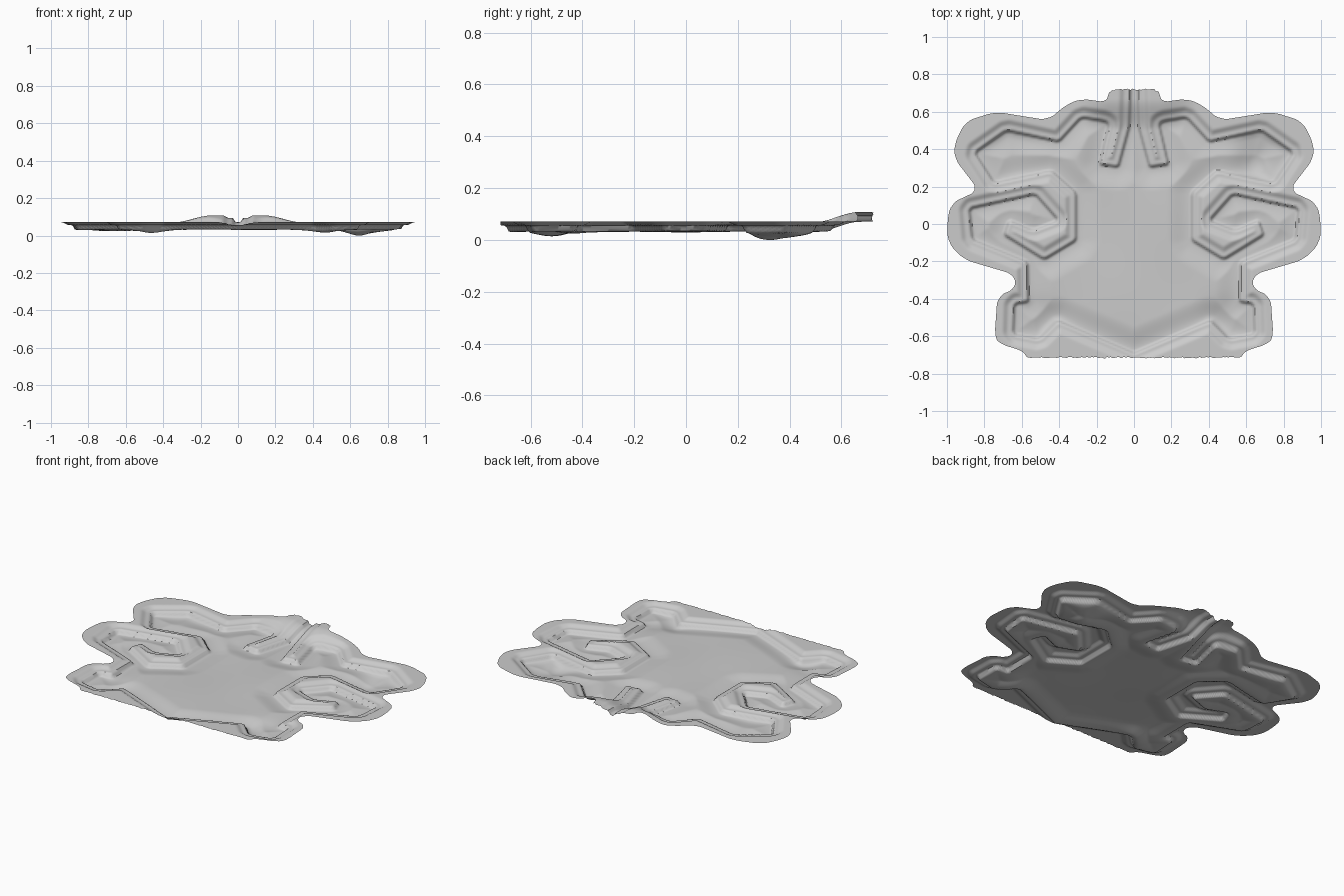
import bpy, bmesh, math, random
from mathutils import Vector

if "Cube" in bpy.data.objects:
    bpy.data.objects.remove(bpy.data.objects["Cube"])

random.seed(4)

# Right half of the pressed wall line (mirrored through abs(x))
WALL = [(.012, .80), (.02, .52), (.08, .30), (.19, .315), (.14, .53), (.155, .545), (.28, .565),
        (.40, .435), (.68, .495), (.845, .38), (.745, .225), (.44, .29), (.305, .17),
        (.305, -.09), (.48, -.195), (.70, -.06), (.67, .025), (.54, -.03), (.41, .02),
        (.53, .155), (.875, .08), (.86, -.08), (.565, -.20), (.56, -.42), (.635, -.43),
        (.64, -.585), (.51, -.61), (.41, -.51), (0, -.685)]
# Right half of the outer edge
EDGE = [(0, .715), (.14, .715), (.14, .65), (.28, .67), (.36, .64), (.46, .555), (.74, .60),
        (.90, .55), (.96, .43), (.96, .35), (.83, .18), (.98, .11), (1.0, 0), (.995, -.10),
        (.91, -.19), (.64, -.27), (.63, -.345), (.73, -.385), (.745, -.60), (.72, -.64),
        (.59, -.68), (.58, -.71), (0, -.71)]


def soften(pts, t):
    out = [pts[0]]
    for i in range(1, len(pts) - 1):
        p = Vector(pts[i])
        for q in (Vector(pts[i - 1]), Vector(pts[i + 1])):
            d = q - p
            out.append(tuple(p + d * min(.3, t / d.length)))
    return out + [pts[-1]]


def inside(x, y, pts):
    loop = pts + [(-1, pts[-1][1]), (-1, pts[0][1])]
    c = False
    x1, y1 = loop[-1]
    for x2, y2 in loop:
        if (y1 > y) != (y2 > y) and x < x1 + (y - y1) * (x2 - x1) / (y2 - y1):
            c = not c
        x1, y1 = x2, y2
    return c


def nearest(x, y, pts):
    best = (9, 0, 0)
    for (x1, y1), (x2, y2) in zip(pts, pts[1:]):
        dx, dy = x2 - x1, y2 - y1
        t = max(0, min(1, ((x - x1) * dx + (y - y1) * dy) / (dx * dx + dy * dy)))
        px, py = x1 + t * dx, y1 + t * dy
        d = math.hypot(x - px, y - py)
        if d < best[0]:
            best = (d, px, py)
    return best


def smooth(a, b, v):
    t = max(0, min(1, (v - a) / (b - a)))
    return t * t * (3 - 2 * t)


def blob(x, y, cx, cy, r):
    return math.exp(-((x - cx) ** 2 + (y - cy) ** 2) / (r * r))


edge = soften(soften(EDGE, .03), .01)
wall = soften(WALL, .012)


def height(x, y):
    a = abs(x)
    d = nearest(a, y, wall)[0]
    if not inside(a, y, wall):
        d = -d
    # flat flange, soft outer roll, steep wall, then a slightly raised middle
    z = .08 - .015 * smooth(-.068, -.032, d) - .024 * smooth(-.014, .004, d)
    z += .016 * smooth(.015, .13, d)
    # raised tab at the back and uneven sagging of the panel
    z += .037 * smooth(.50, .67, y) * (1 - smooth(.14, .34, a))
    sag = smooth(-.03, .03, d)
    z -= sag * (.041 * blob(x, y, .65, .35, .10) + .012 * blob(x, y, -.66, .36, .12)
                + .018 * blob(a, y, .48, -.51, .10))
    return z + sag * .003 * math.sin(9 * x + 2 * y) * math.cos(8 * y)


# Grid sheet trimmed to the outer edge
S = .009
bm = bmesh.new()
verts = {}


def vert(i, j):
    if (i, j) not in verts:
        verts[i, j] = bm.verts.new((i * S, j * S, 0))
    return verts[i, j]


for i in range(-113, 113):
    for j in range(-82, 82):
        if inside(abs((i + .5) * S), (j + .5) * S, edge):
            bm.faces.new([vert(i, j), vert(i + 1, j), vert(i + 1, j + 1), vert(i, j + 1)])

# Snap the border to the outline and fray the front and back hems
for v in bm.verts:
    if v.is_boundary:
        d, px, py = nearest(abs(v.co.x), v.co.y, edge)
        v.co.x = math.copysign(px, v.co.x) if abs(v.co.x) > 1e-6 else 0
        v.co.y = py
        if abs(py) > .70:
            v.co.y += math.copysign(random.uniform(-.009, .006), py)

# Press the relief into the sheet
for v in bm.verts:
    v.co.z = height(v.co.x, v.co.y)
low = min(v.co.z for v in bm.verts)
for v in bm.verts:
    v.co.z -= low - .002 * smooth(.0, .01, v.co.z - low)
bm.normal_update()

mesh = bpy.data.meshes.new("pressed_panel")
bm.to_mesh(mesh)
bm.free()
panel = bpy.data.objects.new("pressed_panel", mesh)
bpy.context.collection.objects.link(panel)
bpy.context.view_layer.objects.active = panel
panel.select_set(True)
bpy.ops.object.shade_smooth_by_angle(angle=math.radians(50))
